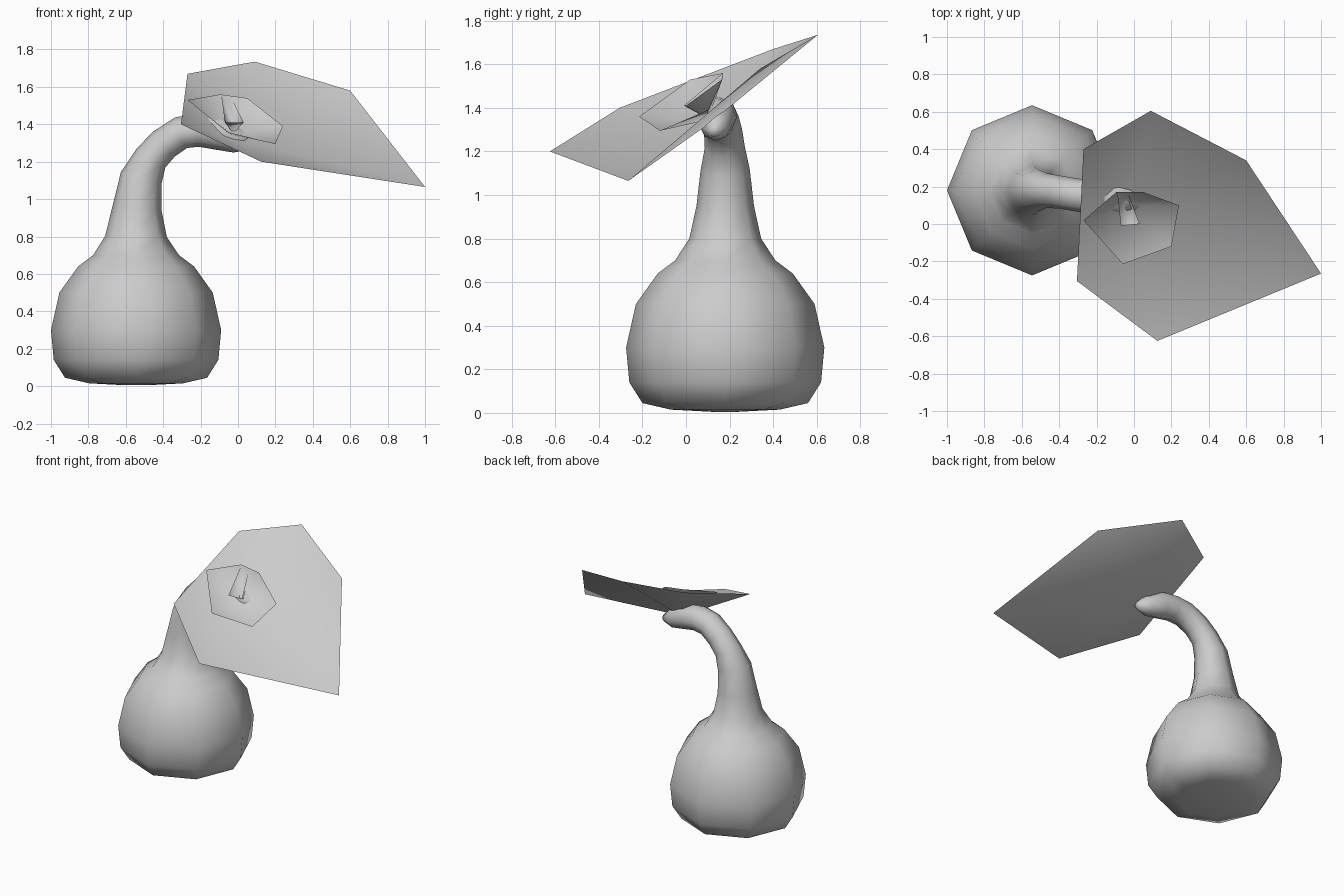
import bpy, bmesh, math
from mathutils import Vector

cube = bpy.data.objects.get("Cube")
if cube:
    bpy.data.objects.remove(cube, do_unlink=True)

# One plain grey for the whole model
grey = bpy.data.materials.new("soft_grey")
grey.use_nodes = True
colour = (0.6, 0.6, 0.6, 1.0)
grey.diffuse_color = colour
grey.node_tree.nodes["Principled BSDF"].inputs["Base Color"].default_value = colour


def finish(name, bm):
    for face in bm.faces:
        face.smooth = True
    mesh = bpy.data.meshes.new(name)
    bm.to_mesh(mesh)
    bm.free()
    mesh.materials.append(grey)
    obj = bpy.data.objects.new(name, mesh)
    bpy.context.collection.objects.link(obj)
    return obj


def swept_body(name, stations, sides=8):
    """Skin rings of (x, y, z, radius) along a path, closing both ends."""
    bm = bmesh.new()
    centres = [Vector(s[:3]) for s in stations]
    last = len(centres) - 1
    rings = []
    for i, (centre, station) in enumerate(zip(centres, stations)):
        tangent = (centres[min(i + 1, last)] - centres[max(i - 1, 0)]).normalized()
        side = Vector((0, 1, 0))
        side = (side - tangent * side.dot(tangent)).normalized()
        across = side.cross(tangent)
        ring = []
        for k in range(sides):
            a = 2 * math.pi * k / sides
            offset = across * math.cos(a) + side * math.sin(a)
            ring.append(bm.verts.new(centre + offset * station[3]))
        rings.append(ring)
    for low, high in zip(rings, rings[1:]):
        for k in range(sides):
            n = (k + 1) % sides
            bm.faces.new((low[k], low[n], high[n], high[k]))
    bm.faces.new(rings[0][::-1])
    bm.faces.new(rings[-1])
    bmesh.ops.recalc_face_normals(bm, faces=bm.faces[:])
    return finish(name, bm)


def funnel(name, throat, rim):
    """Thin open petal: a fan from the throat to an irregular rim."""
    bm = bmesh.new()
    tip = bm.verts.new(throat)
    edge = [bm.verts.new(p) for p in rim]
    for k in range(len(edge)):
        bm.faces.new((tip, edge[(k + 1) % len(edge)], edge[k]))
    return finish(name, bm)


# Round bulb: (height, radius) profile about an upright axis
bulb_x, bulb_y = -0.545, 0.18
bulb = [(0.005, 0.06), (0.015, 0.25), (0.045, 0.38), (0.14, 0.44), (0.3, 0.455),
        (0.5, 0.41), (0.64, 0.31), (0.7, 0.23), (0.8, 0.165)]

# Stem bending over towards the flower
stem = [(-0.54, 0.18, 0.95, 0.132), (-0.517, 0.18, 1.115, 0.113),
        (-0.465, 0.178, 1.22, 0.092), (-0.395, 0.17, 1.295, 0.088),
        (-0.305, 0.155, 1.355, 0.088), (-0.21, 0.145, 1.37, 0.09),
        (-0.1, 0.14, 1.355, 0.093), (0.0, 0.135, 1.315, 0.07),
        (0.08, 0.13, 1.29, 0.025)]
swept_body("bulb_and_stem", [(bulb_x, bulb_y, z, r) for z, r in bulb] + stem)

# Nested petals, largest first
funnel("outer_petal", (-0.04, 0.11, 1.33),
       [(-0.27, 0.4, 1.67), (0.09, 0.605, 1.735), (0.6, 0.34, 1.58),
        (1.0, -0.265, 1.065), (0.125, -0.625, 1.2), (-0.305, -0.305, 1.4)])
funnel("middle_petal", (-0.03, 0.1, 1.345),
       [(-0.27, 0.02, 1.53), (-0.095, 0.17, 1.56), (0.05, 0.17, 1.54),
        (0.24, 0.1, 1.39), (0.2, -0.12, 1.295), (-0.06, -0.215, 1.36)])
funnel("inner_petal", (-0.025, 0.1, 1.35),
       [(-0.07, -0.01, 1.41), (-0.09, 0.17, 1.56), (-0.03, 0.165, 1.53),
        (0.03, 0.0, 1.41)])
